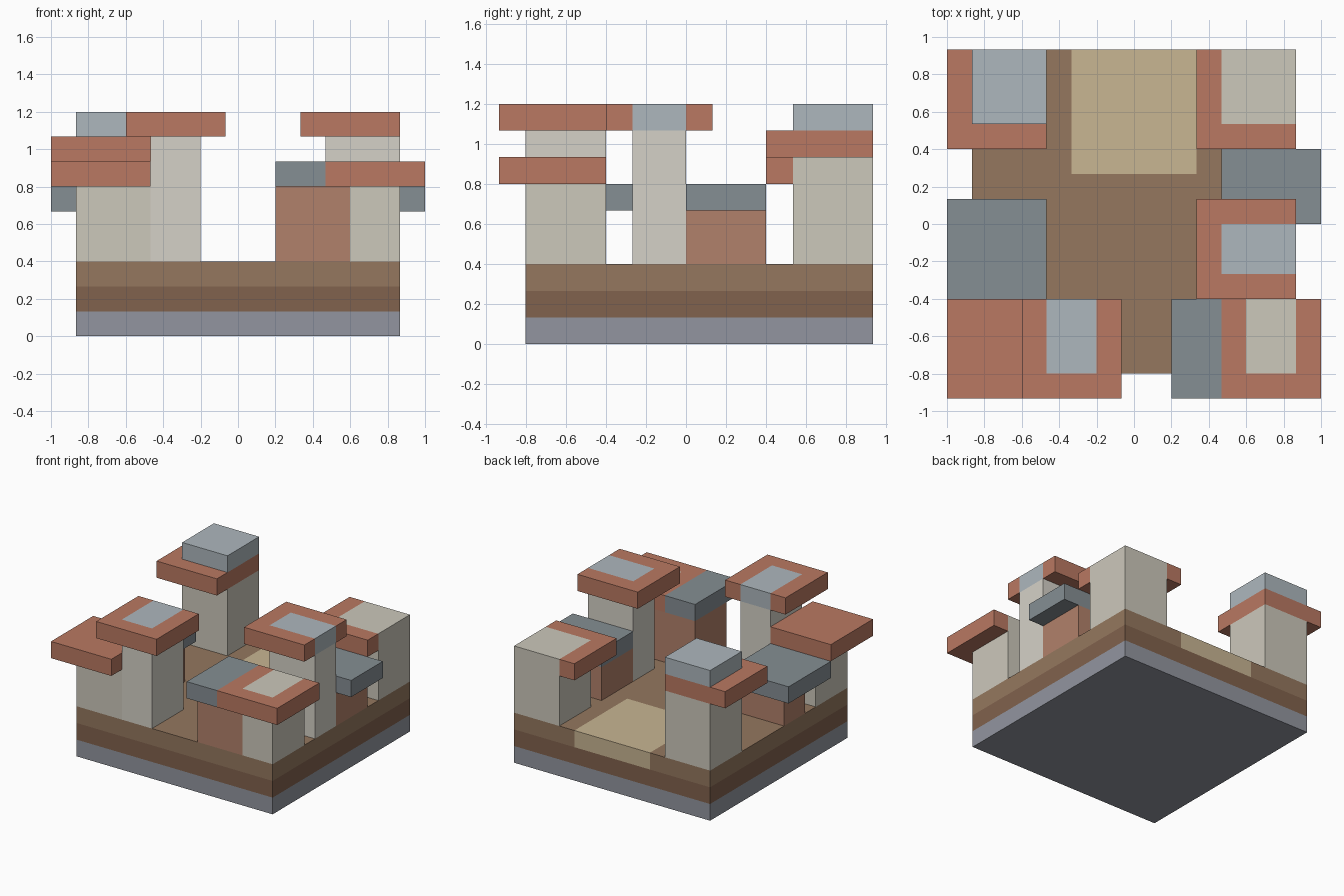
import bpy, bmesh

if "Cube" in bpy.data.objects:
    bpy.data.objects.remove(bpy.data.objects["Cube"])

CELL = 2 / 15  # everything sits on a 15 x 14 x 9 block grid


def material(name, r, g, b):
    m = bpy.data.materials.new(name)
    m.diffuse_color = [(c / 255) ** 2.2 for c in (r, g, b)] + [1]
    m.use_nodes = True
    m.node_tree.nodes["Principled BSDF"].inputs["Base Color"].default_value = m.diffuse_color
    return m


STONE = material("stone", 145, 148, 158)
SOIL = material("soil", 128, 98, 78)
EARTH = material("earth", 147, 119, 95)
SAND = material("sand", 199, 180, 145)
TILE = material("tile", 184, 120, 98)
CLAY = material("clay", 176, 128, 106)
PLASTER = material("plaster", 203, 199, 186)
PALE = material("pale_plaster", 212, 208, 198)
GLASS = material("glass", 172, 182, 188)
SLATE = material("slate", 132, 141, 146)


def prism(name, mat, outline, z0, z1):
    """Extrude a counter-clockwise grid outline from z0 to z1."""
    bm = bmesh.new()
    base = bm.faces.new([bm.verts.new((x * CELL - 1, (y - 7) * CELL, z0 * CELL))
                         for x, y in outline])
    top = bmesh.ops.extrude_face_region(bm, geom=[base])["geom"]
    verts = [v for v in top if isinstance(v, bmesh.types.BMVert)]
    bmesh.ops.translate(bm, vec=(0, 0, (z1 - z0) * CELL), verts=verts)
    bmesh.ops.recalc_face_normals(bm, faces=bm.faces)
    mesh = bpy.data.meshes.new(name)
    bm.to_mesh(mesh)
    bm.free()
    mesh.materials.append(mat)
    bpy.context.collection.objects.link(bpy.data.objects.new(name, mesh))


def box(name, mat, x0, x1, y0, y1, z0, z1):
    prism(name, mat, [(x0, y0), (x1, y0), (x1, y1), (x0, y1)], z0, z1)


# Layered ground with a sandy courtyard let into the back edge
box("ground_stone", STONE, 1, 14, 1, 14, 0, 1)
box("ground_soil", SOIL, 1, 14, 1, 14, 1, 2)
prism("ground_earth", EARTH, [(1, 1), (14, 1), (14, 14), (10, 14), (10, 9),
                              (5, 9), (5, 14), (1, 14)], 2, 3)
box("courtyard_sand", SAND, 5, 10, 9, 14, 2, 3)

# Back left tower with a raised cap
box("back_left_wall", PLASTER, 1, 4, 11, 14, 3, 7)
box("back_left_roof", TILE, 0, 4, 10, 14, 7, 8)
box("back_left_cap", GLASS, 1, 4, 11, 14, 8, 9)

# Back right house, wall rising through an L-shaped roof
box("back_right_wall", PLASTER, 11, 14, 11, 14, 3, 7)
prism("back_right_roof", TILE, [(10, 10), (14, 10), (14, 11), (11, 11),
                                (11, 14), (10, 14)], 6, 7)

# Low slate-roofed houses on the right and left
box("right_low_wall", CLAY, 11, 14, 7, 10, 3, 5)
box("right_low_roof", SLATE, 11, 15, 7, 10, 5, 6)
box("left_low_wall", CLAY, 1, 4, 5, 7, 3, 5)
box("left_low_roof", SLATE, 0, 4, 4, 8, 5, 6)

# Right tower, U-shaped roof open to the right around a flush cap
box("right_tower_wall", PALE, 11, 14, 5, 7, 3, 8)
box("right_tower_cap", GLASS, 11, 14, 5, 7, 8, 9)
prism("right_tower_roof", TILE, [(10, 4), (14, 4), (14, 5), (11, 5),
                                 (11, 7), (14, 7), (14, 8), (10, 8)], 8, 9)

# Front right pair of houses
box("front_clay_wall", CLAY, 9, 12, 1, 4, 3, 6)
box("front_slate_roof", SLATE, 9, 11, 0, 4, 6, 7)
box("front_right_wall", PLASTER, 12, 14, 1, 4, 3, 7)
prism("front_right_roof", TILE, [(11, 0), (15, 0), (15, 4), (14, 4),
                                 (14, 1), (12, 1), (12, 4), (11, 4)], 6, 7)

# Front left pair: a low house and a tower with a flush cap
box("front_left_wall", PLASTER, 1, 4, 1, 4, 3, 6)
box("front_left_roof", TILE, 0, 4, 0, 4, 6, 7)
box("front_tower_wall", PALE, 4, 6, 1, 4, 3, 8)
box("front_tower_cap", GLASS, 4, 6, 1, 4, 8, 9)
prism("front_tower_roof", TILE, [(3, 0), (7, 0), (7, 4), (6, 4),
                                 (6, 1), (4, 1), (4, 4), (3, 4)], 8, 9)
